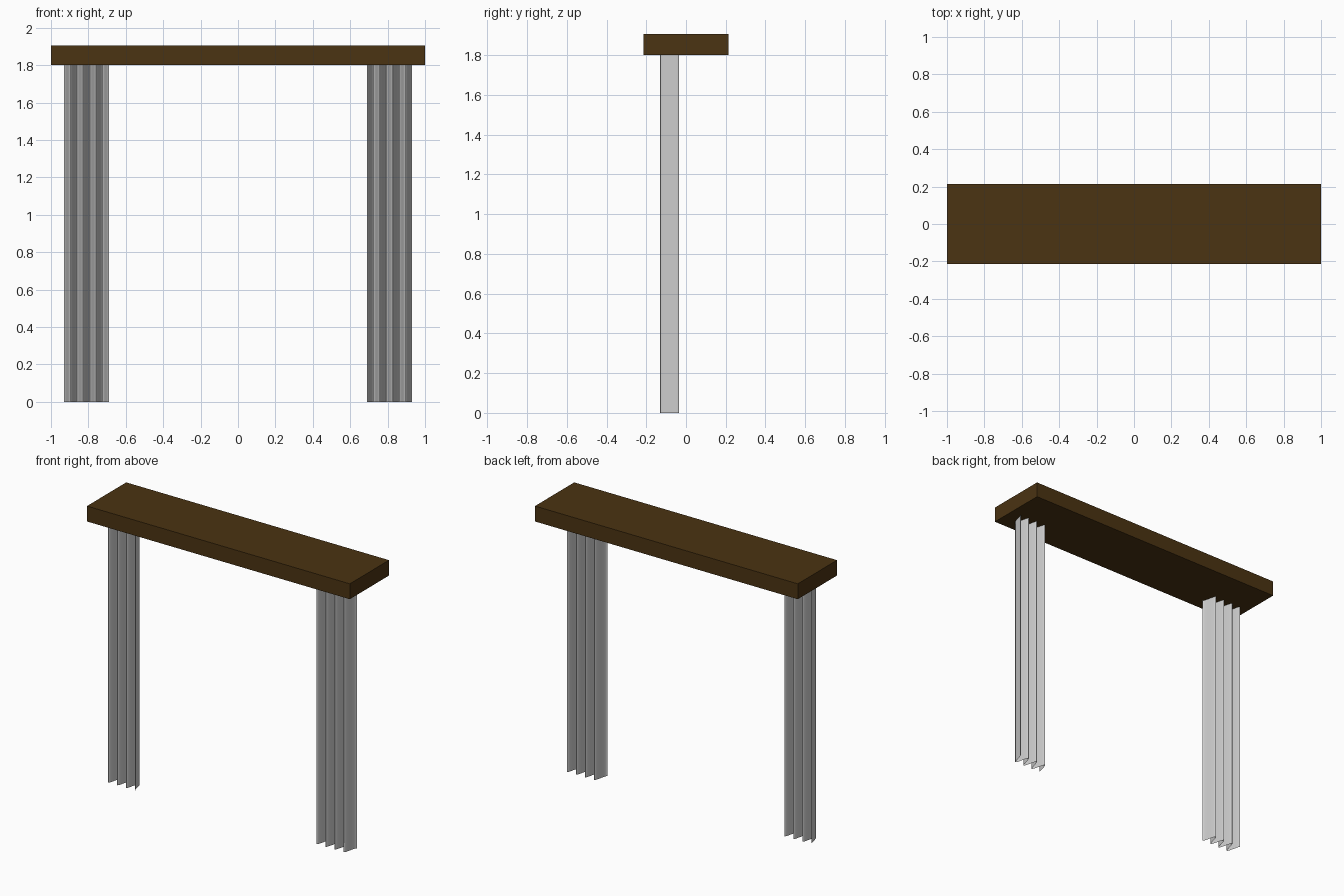
import bpy, bmesh, math

if "Cube" in bpy.data.objects:
    bpy.data.objects.remove(bpy.data.objects["Cube"])

HEIGHT = 1.8
PLEATS = 3.5
STEPS = 84          # samples across one curtain
X_IN, X_OUT = 0.69, 0.93
Y_MID, Y_AMP = -0.083, 0.047


def new_object(name, bm):
    mesh = bpy.data.meshes.new(name)
    bm.to_mesh(mesh)
    bm.free()
    obj = bpy.data.objects.new(name, mesh)
    bpy.context.collection.objects.link(obj)
    return obj


def pleated_curtain(name, side):
    """Thin wavy sheet; side is +1 (right) or -1 (left, mirrored)."""
    bm = bmesh.new()
    previous = None
    for i in range(STEPS + 1):
        t = i / STEPS
        x = side * (X_IN + t * (X_OUT - X_IN))
        y = Y_MID - Y_AMP * math.cos(2 * math.pi * PLEATS * t)
        pair = [bm.verts.new((x, y, z)) for z in (0, HEIGHT)]
        if previous:
            face = [previous[0], pair[0], pair[1], previous[1]]
            # keep the normals facing the front on both sides
            bm.faces.new(face if side > 0 else face[::-1])
        previous = pair
    for f in bm.faces:
        f.smooth = True
    return new_object(name, bm)


# Wooden pelmet box across the top
bm = bmesh.new()
bmesh.ops.create_cube(bm, size=1)
bmesh.ops.scale(bm, vec=(2.0, 0.426, 0.106), verts=bm.verts)
bmesh.ops.translate(bm, vec=(0, 0, HEIGHT + 0.053), verts=bm.verts)
pelmet = new_object("pelmet", bm)
wood = bpy.data.materials.new("dark_wood")
wood.diffuse_color = (0.07, 0.033, 0.006, 1)
wood.use_nodes = True
wood.node_tree.nodes["Principled BSDF"].inputs["Base Color"].default_value = wood.diffuse_color
pelmet.data.materials.append(wood)

# Pair of gathered curtains
pleated_curtain("curtain_left", -1)
pleated_curtain("curtain_right", 1)
